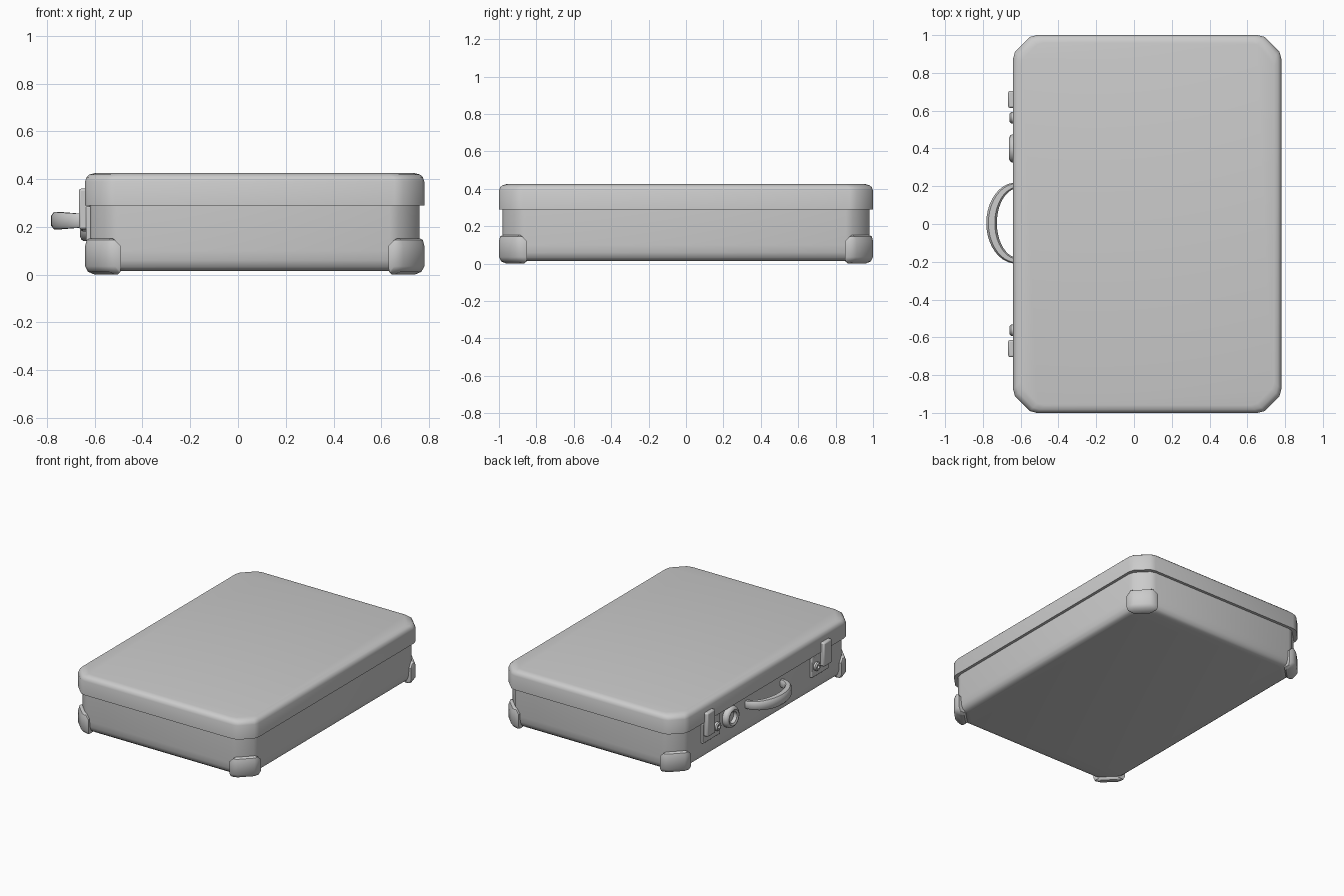
import bpy, bmesh, math

if "Cube" in bpy.data.objects:
    bpy.data.objects.remove(bpy.data.objects["Cube"])

CX, HX, HY = 0.07, 0.71, 1.0      # case centre and half sizes
WALL = -0.622                     # body face carrying the hardware
CORNER = [(0.125, 0), (0.088, 0.01), (0.01, 0.088), (0, 0.125)]


def loft(name, rings, angle=30):
    """Skin a stack of equal-length rings and cap both ends."""
    bm = bmesh.new()
    vs = [[bm.verts.new(p) for p in r] for r in rings]
    n = len(rings[0])
    for a, b in zip(vs, vs[1:]):
        for i in range(n):
            j = (i + 1) % n
            bm.faces.new((a[i], a[j], b[j], b[i]))
    bm.faces.new(vs[0])
    bm.faces.new(vs[-1])
    bmesh.ops.recalc_face_normals(bm, faces=bm.faces)
    me = bpy.data.meshes.new(name)
    bm.to_mesh(me)
    bm.free()
    ob = bpy.data.objects.new(name, me)
    bpy.context.collection.objects.link(ob)
    bpy.context.view_layer.objects.active = ob
    ob.select_set(True)
    bpy.ops.object.shade_smooth_by_angle(angle=math.radians(angle))
    ob.select_set(False)
    return ob


def footprint(inset, z):
    pts = []
    for sx, sy in ((1, 1), (-1, 1), (-1, -1), (1, -1)):
        c = [(CX + sx * (HX - inset - u), sy * (HY - inset - v), z) for u, v in CORNER]
        pts += c if sx * sy < 0 else c[::-1]
    return pts[::-1]


def rounded_box(name, x0, x1, y0, y1, z0, z1, bevel):
    ob = loft(name, [[(x, y0, z0), (x, y1, z0), (x, y1, z1), (x, y0, z1)] for x in (x0, x1)])
    m = ob.modifiers.new("bevel", 'BEVEL')
    m.width, m.segments = bevel, 2
    return ob


def turned(name, y, z, profile, n=20):
    """Round part with its axis along x; profile is (x, radius)."""
    return loft(name, [[(x, y + r * math.cos(2 * math.pi * k / n),
                         z + r * math.sin(2 * math.pi * k / n)) for k in range(n)]
                       for x, r in profile], 40)


# Lower body and lid
loft("case_body", [footprint(i, z) for i, z in
                   ((0.075, 0.015), (0.05, 0.019), (0.033, 0.032), (0.024, 0.06), (0.02, 0.10), (0.02, 0.30))], 40)
loft("case_lid", [footprint(i, z) for i, z in
                  ((0.0, 0.29), (0.0, 0.39), (0.006, 0.408), (0.018, 0.419), (0.04, 0.425))], 40)

# Four corner guards
for sx in (-1, 1):
    for sy in (-1, 1):
        rings = []
        for inset, span, z in ((0.04, 0.135, 0), (0.012, 0.148, 0.012), (0.0, 0.15, 0.035),
                               (0.0, 0.15, 0.12), (0.006, 0.125, 0.145), (0.018, 0.115, 0.152)):
            c = [(u + inset, v + inset) for u, v in CORNER]
            c[0] = (min(c[0][0], span - 0.01), inset)
            c[3] = (inset, min(c[3][1], span - 0.01))
            poly = [(span, 0.06), (span, inset + 0.004)] + c + [(inset + 0.004, span), (0.06, span)]
            rings.append([(CX + sx * (HX - u), sy * (HY - v), z) for u, v in poly])
        loft("corner_guard", rings, 40)

# Bowed handle, thicker and wider in the middle
rings = []
for k in range(21):
    t = math.pi * k / 20
    s = math.sin(t)
    px, py = WALL + 0.005 - 0.137 * s, 0.005 + 0.2 * math.cos(t)
    nx, ny = -s * 0.2, math.cos(t) * 0.137
    l = math.hypot(nx, ny)
    nx, ny = nx / l, ny / l
    th, w = 0.014 + 0.014 * s, 0.026 + 0.01 * s
    sec = [(1, -.6), (1, .6), (.6, 1), (-.6, 1), (-1, .6), (-1, -.6), (-.6, -1), (.6, -1)]
    rings.append([(px + nx * a * th, py + ny * a * th, 0.226 + b * w) for a, b in sec])
loft("handle", rings, 50)

# Two latches: plate, hasp over the lid seam, and push button
for s in (-1, 1):
    ys = lambda a, b: sorted((s * a, s * b))
    rounded_box("latch_plate", -0.61, -0.636, *ys(0.52, 0.715), 0.14, 0.285, 0.004)
    rounded_box("latch_hasp", -0.62, -0.666, *ys(0.615, 0.705), 0.19, 0.36, 0.009)
    turned("latch_button", s * 0.563, 0.21,
           [(-0.62, 0.03), (-0.65, 0.03), (-0.658, 0.023), (-0.658, 0.012), (-0.645, 0.008)])

# Round dial with a recessed centre
turned("dial", 0.4, 0.215, [(-0.61, 0.075), (-0.645, 0.075), (-0.656, 0.068), (-0.661, 0.056),
                            (-0.655, 0.042), (-0.632, 0.036)], 24)
